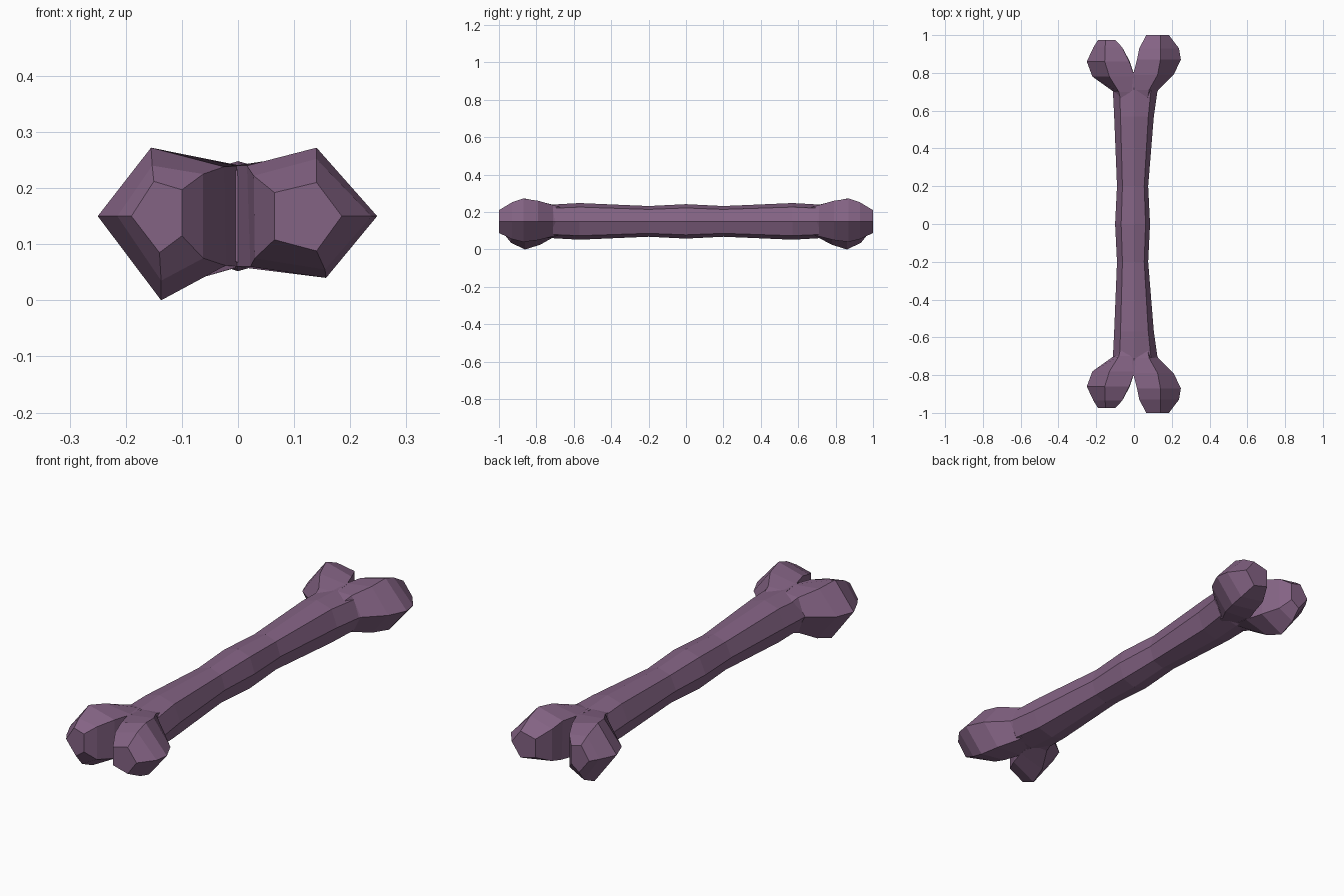
import bpy, bmesh

if "Cube" in bpy.data.objects:
    bpy.data.objects.remove(bpy.data.objects["Cube"])

mat = bpy.data.materials.new("purple_bone")
mat.diffuse_color = (0.23, 0.125, 0.23, 1)
mat.use_nodes = True
mat.node_tree.nodes["Principled BSDF"].inputs["Base Color"].default_value = mat.diffuse_color


def loft(name, rings):
    """Skin a list of equal-sized point rings and cap both ends."""
    bm = bmesh.new()
    loops = [[bm.verts.new(p) for p in ring] for ring in rings]
    n = len(loops[0])
    for a, b in zip(loops, loops[1:]):
        for i in range(n):
            j = (i + 1) % n
            bm.faces.new((a[i], a[j], b[j], b[i]))
    bm.faces.new(loops[0])
    bm.faces.new(loops[-1])
    bmesh.ops.recalc_face_normals(bm, faces=bm.faces)
    me = bpy.data.meshes.new(name)
    bm.to_mesh(me)
    bm.free()
    me.materials.append(mat)
    ob = bpy.data.objects.new(name, me)
    bpy.context.collection.objects.link(ob)
    return ob


# Shaft: eight-sided section; y, left x, right x, half height
half = [(0, -.10, .085, .092), (.2, -.09, .075, .082), (.57, -.105, .105, .098),
        (.71, -.112, .125, .090), (.805, -.04, .04, .083)]
stations = [(-y, l, r, h) for y, l, r, h in half[:0:-1]] + half


def section(y, l, r, h):
    s = .15
    return [(r, y, s), (r * .72, y, s + h * .78), (0, y, s + h), (l * .68, y, s + h * .78),
            (l, y, s), (l * .68, y, s - h * .78), (0, y, s - h), (r * .72, y, s - h * .78)]


shaft = loft("bone", [section(*s) for s in stations])

# Knobs: y, then five (x, z) points: outer, top, inner top, inner bottom, bottom
root = (.58, [(.07, .15), (.055, .2), (-.01, .225), (-.01, .08), (.055, .1)])
right = [root,
         (.71, [(.128, .15), (.08, .237), (-.012, .238), (-.012, .068), (.08, .07)]),
         (.79, [(.21, .15), (.125, .26), (-.005, .24), (-.005, .06), (.13, .05)]),
         (.87, [(.248, .15), (.14, .272), (.016, .24), (.022, .06), (.157, .04)]),
         (.93, [(.238, .15), (.14, .252), (.028, .222), (.03, .075), (.155, .055)]),
         (1.0, [(.185, .15), (.14, .21), (.065, .192), (.065, .108), (.14, .088)])]
left = [root,
        (.70, [(.108, .15), (.08, .232), (-.01, .238), (-.01, .067), (.08, .07)]),
        (.78, [(.22, .15), (.13, .255), (-.004, .24), (-.004, .06), (.12, .025)]),
        (.86, [(.25, .15), (.155, .272), (.025, .238), (.022, .062), (.137, 0)]),
        (.935, [(.215, .15), (.153, .24), (.062, .225), (.062, .075), (.137, .035)]),
        (.975, [(.19, .15), (.15, .212), (.10, .197), (.10, .115), (.14, .085)])]

# Fuse one knob pair onto each end
for end in (-1, 1):
    for side, rings in ((1, right), (-1, left)):
        knob = loft("knob", [[(side * x, end * y, z) for x, z in pts] for y, pts in rings])
        mod = shaft.modifiers.new("join_knob", 'BOOLEAN')
        mod.operation = 'UNION'
        mod.solver = 'EXACT'
        mod.object = knob
        bpy.context.view_layer.objects.active = shaft
        bpy.ops.object.modifier_apply(modifier=mod.name)
        bpy.data.objects.remove(knob)
